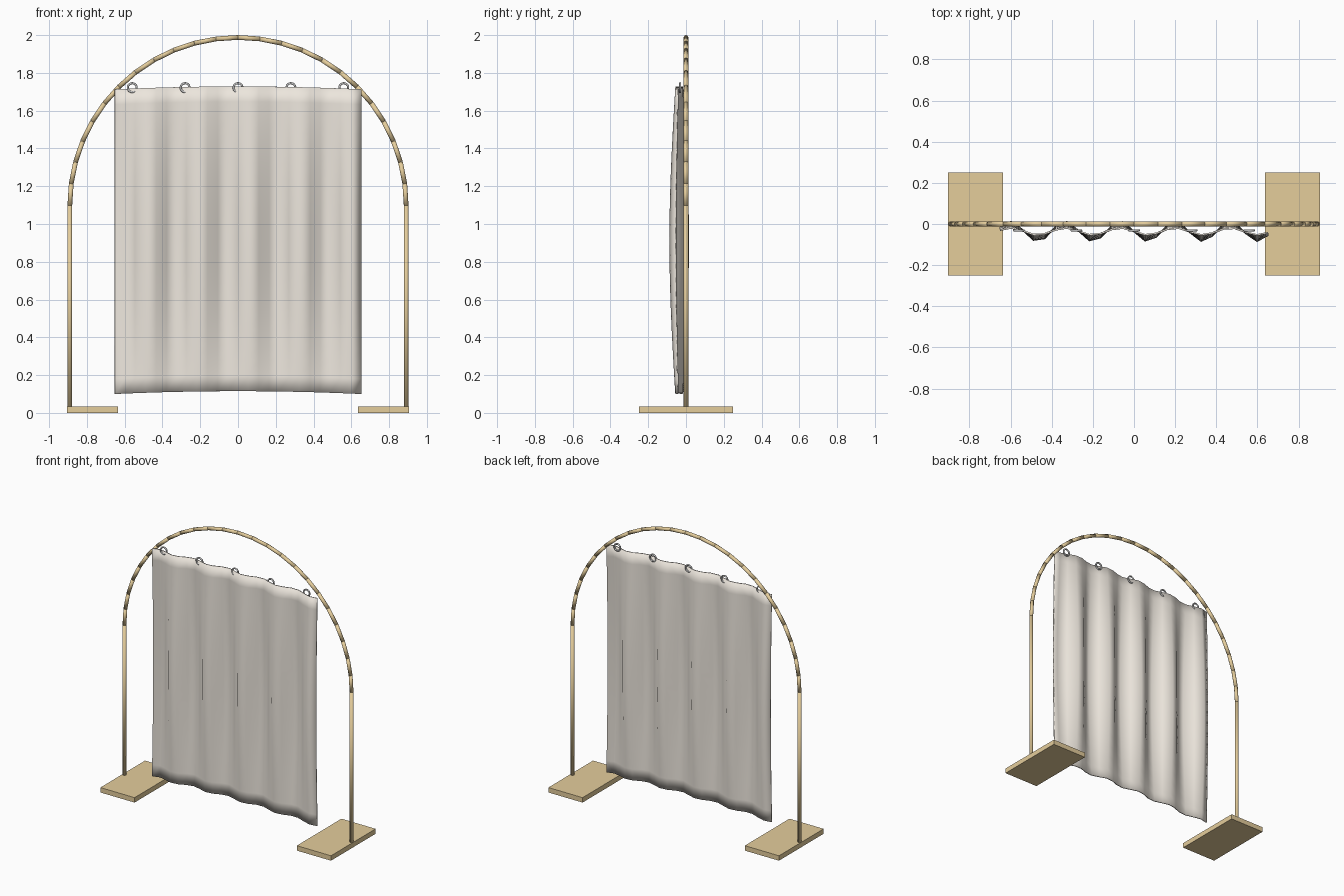
import bpy, bmesh, math
from mathutils import Vector, Matrix

if "Cube" in bpy.data.objects:
    bpy.data.objects.remove(bpy.data.objects["Cube"])

def material(name, rgb):
    m = bpy.data.materials.new(name)
    m.diffuse_color = (*rgb, 1)
    m.use_nodes = True
    m.node_tree.nodes["Principled BSDF"].inputs["Base Color"].default_value = m.diffuse_color
    return m

WOOD = material("warm_wood", (0.78, 0.61, 0.33))
CLOTH = material("linen", (0.84, 0.79, 0.72))

def finish(name, bm, mat=None, smooth=True):
    me = bpy.data.meshes.new(name)
    bmesh.ops.recalc_face_normals(bm, faces=bm.faces)
    for f in bm.faces:
        f.smooth = smooth
    bm.to_mesh(me)
    bm.free()
    ob = bpy.data.objects.new(name, me)
    bpy.context.collection.objects.link(ob)
    if mat:
        me.materials.append(mat)
    return ob

def rod(bm, a, b, r):
    a, b = Vector(a), Vector(b)
    turn = (b - a).to_track_quat('Z', 'Y').to_matrix().to_4x4()
    bmesh.ops.create_cone(bm, cap_ends=True, segments=16, radius1=r, radius2=r,
                          depth=(b - a).length,
                          matrix=Matrix.Translation((a + b) / 2) @ turn)

TUBE, R, SPRING = 0.0125, 0.8905, 1.097

# Foot plates and upright posts
for side, s in (("left", -1), ("right", 1)):
    bm = bmesh.new()
    bmesh.ops.create_cube(bm, size=1, matrix=Matrix.Translation((s * 0.77, 0, 0.0175))
                          @ Matrix.Diagonal((0.268, 0.5, 0.035, 1)))
    finish(side + "_foot_plate", bm, WOOD, smooth=False)
    bm = bmesh.new()
    rod(bm, (s * R, 0, 0.03), (s * R, 0, SPRING), TUBE)
    finish(side + "_post", bm, WOOD)

# Arch made of short straight tube segments
bm = bmesh.new()
N = 24
pts = [(R * math.cos(math.pi * i / N), 0, SPRING + R * math.sin(math.pi * i / N))
       for i in range(N + 1)]
for a, b in zip(pts, pts[1:]):
    rod(bm, a, b, TUBE)
finish("arch", bm, WOOD)

# Curtain: grid with folds that deepen towards the middle height
bm = bmesh.new()
COLS, ROWS, HALF = 24, 20, 0.652
grid = []
for j in range(ROWS + 1):
    t = j / ROWS
    depth = 0.017 + 0.031 * math.sin(math.pi * t)
    row = []
    for i in range(COLS + 1):
        x = -HALF + 2 * HALF * i / COLS
        bow = 0.015 * (1 - (x / HALF) ** 2)
        row.append(bm.verts.new((x, -0.036 - depth * math.sin(23.5 * x),
                                 0.1 + 1.613 * t + bow)))
    grid.append(row)
for j in range(ROWS):
    for i in range(COLS):
        bm.faces.new((grid[j][i], grid[j][i + 1], grid[j + 1][i + 1], grid[j + 1][i]))
curtain = finish("curtain", bm, CLOTH)
sol = curtain.modifiers.new("thickness", 'SOLIDIFY')
sol.thickness = 0.008
sol.offset = 0

# Hanging rings
for k in range(5):
    bpy.ops.mesh.primitive_torus_add(major_radius=0.0235, minor_radius=0.0055,
                                     major_segments=24, minor_segments=10,
                                     location=(-0.56 + 0.28 * k, -0.031, 1.722),
                                     rotation=(math.pi / 2, 0, 0))
    ring = bpy.context.object
    ring.name = f"curtain_ring_{k + 1}"
    bpy.ops.object.shade_smooth()
